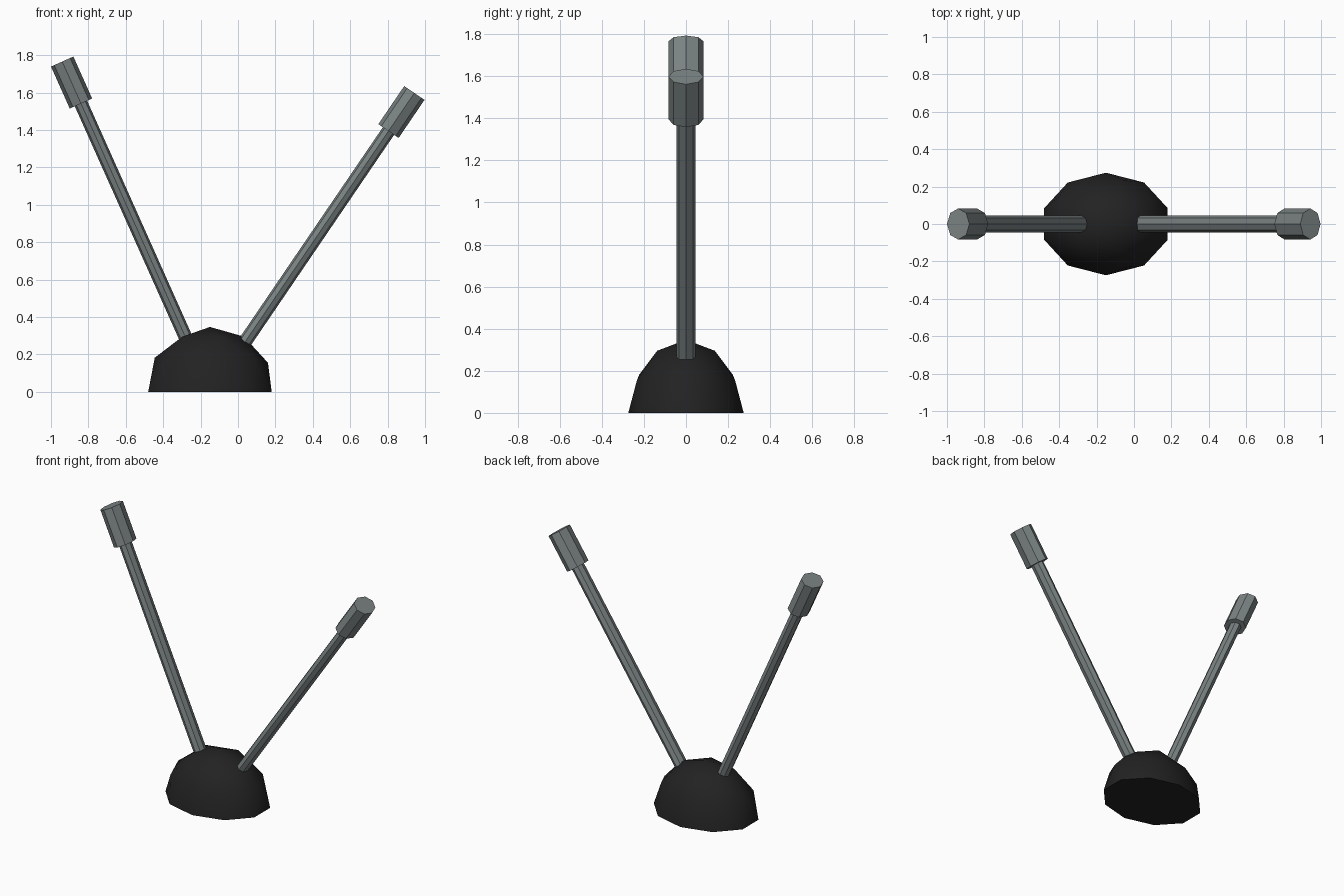
import bpy
import bmesh
from math import radians
from mathutils import Matrix, Vector

default = bpy.data.objects.get("Cube")
if default:
    bpy.data.objects.remove(default, do_unlink=True)


def make_material(name, rgb):
    mat = bpy.data.materials.new(name)
    mat.use_nodes = True
    mat.diffuse_color = (*rgb, 1)
    mat.node_tree.nodes["Principled BSDF"].inputs["Base Color"].default_value = (*rgb, 1)
    return mat


def add_object(name, bm, mat):
    bmesh.ops.recalc_face_normals(bm, faces=bm.faces)
    mesh = bpy.data.meshes.new(name)
    bm.to_mesh(mesh)
    bm.free()
    mesh.materials.append(mat)
    obj = bpy.data.objects.new(name, mesh)
    bpy.context.collection.objects.link(obj)
    return obj


def octagonal_bar(name, start, end, radius, mat):
    """Eight-sided bar between two points of the xz plane, flattened across the plane."""
    a, b = Vector((start[0], 0, start[1])), Vector((end[0], 0, end[1]))
    axis = (b - a).normalized()
    side = Vector((0, 1, 0)).cross(axis)
    frame = Matrix((side * SQUASH, (0, 1, 0), axis)).transposed().to_4x4()
    bm = bmesh.new()
    bmesh.ops.create_cone(bm, cap_ends=True, segments=8, radius1=radius,
                          radius2=radius, depth=(b - a).length,
                          matrix=Matrix.Translation((a + b) / 2) @ frame)
    return add_object(name, bm, mat)


SQUASH = 0.79
black = make_material("matte black", (0.016, 0.016, 0.016))
grey = make_material("steel grey", (0.20, 0.228, 0.228))

# Dome base: upper half of a coarse ball, closed underneath
bm = bmesh.new()
bmesh.ops.create_icosphere(bm, subdivisions=2, radius=0.347)
bmesh.ops.delete(bm, geom=[v for v in bm.verts if v.co.z < -0.01], context="VERTS")
bmesh.ops.holes_fill(bm, edges=[e for e in bm.edges if e.is_boundary], sides=0)
bmesh.ops.transform(bm, verts=bm.verts,
                    matrix=Matrix.Translation((-0.15, 0, 0)) @ Matrix.Diagonal((1, SQUASH, 1, 1)))
dome = add_object("dome_base", bm, black)
bpy.ops.object.select_all(action="DESELECT")
dome.select_set(True)
bpy.context.view_layer.objects.active = dome
bpy.ops.object.shade_smooth_by_angle(angle=radians(40))

# Two antenna rods rooted inside the dome, each with a thicker tip
for side, foot, tip in (("right", (-0.235, 0.19), (-0.94, 1.766)),
                        ("left", (-0.015, 0.19), (0.943, 1.598))):
    foot, tip = Vector(foot), Vector(tip)
    tip_base = tip - (tip - foot).normalized() * 0.246
    octagonal_bar(f"{side}_rod", foot, tip_base.lerp(tip, 0.2), 0.046, grey)
    octagonal_bar(f"{side}_tip", tip_base, tip, 0.083, grey)
